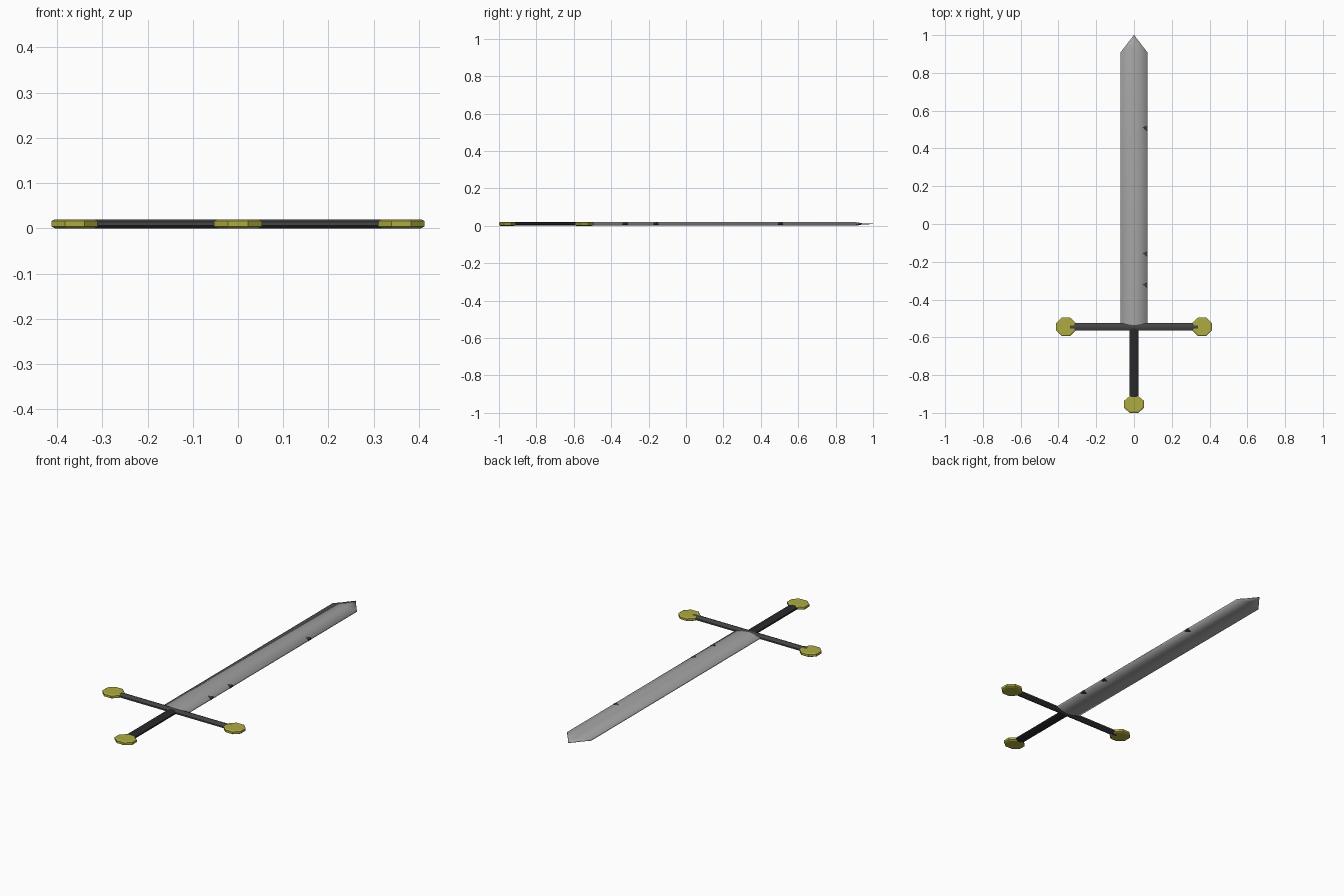
import bpy, bmesh, math

if "Cube" in bpy.data.objects:
    bpy.data.objects.remove(bpy.data.objects["Cube"])

ZC = 0.01  # mid height of the flat-lying sword


def material(name, rgb):
    m = bpy.data.materials.new(name)
    m.diffuse_color = (*rgb, 1)
    m.use_nodes = True
    m.node_tree.nodes["Principled BSDF"].inputs["Base Color"].default_value = m.diffuse_color
    return m


STEEL = material("steel_grey", (0.37, 0.37, 0.37))
IRON = material("dark_iron", (0.06, 0.06, 0.06))
LEATHER = material("black_leather", (0.022, 0.022, 0.024))
GOLD = material("dull_gold", (0.42, 0.41, 0.055))
NICK = material("nick_shadow", (0.05, 0.05, 0.05))


def loft(name, rings, mat, smooth=None):
    """Skin a list of equal-length closed rings and cap both ends."""
    bm = bmesh.new()
    vr = [[bm.verts.new(p) for p in r] for r in rings]
    n = len(vr[0])
    for a, b in zip(vr, vr[1:]):
        for i in range(n):
            j = (i + 1) % n
            bm.faces.new((a[i], a[j], b[j], b[i]))
    bm.faces.new(vr[0][::-1])
    bm.faces.new(vr[-1])
    bmesh.ops.recalc_face_normals(bm, faces=bm.faces)
    me = bpy.data.meshes.new(name)
    bm.to_mesh(me)
    bm.free()
    me.materials.append(mat)
    ob = bpy.data.objects.new(name, me)
    bpy.context.collection.objects.link(ob)
    if smooth:
        bpy.ops.object.select_all(action='DESELECT')
        ob.select_set(True)
        bpy.context.view_layer.objects.active = ob
        bpy.ops.object.shade_smooth_by_angle(angle=math.radians(smooth))
    return ob


def octagon(rx, ry):
    s = 1 / math.cos(math.pi / 8)
    return [(rx * s * math.cos(math.pi / 8 + i * math.pi / 4),
             ry * s * math.sin(math.pi / 8 + i * math.pi / 4)) for i in range(8)]


# blade: flattened six-sided section, ridge along the middle, pointed end
def blade_ring(y, w, ridge, edge):
    pts = [(0, ridge), (w, edge), (w, -edge), (0, -ridge), (-w, -edge), (-w, edge)]
    return [(x, y, ZC + z) for x, z in pts]


loft("blade", [blade_ring(-0.545, 0.072, 0.0095, 0.004),
               blade_ring(0.908, 0.072, 0.0095, 0.004),
               blade_ring(0.945, 0.043, 0.003, 0.002),
               blade_ring(1.0, 0.001, 0.0012, 0.001)], STEEL, 89)

# three nicks along one cutting edge
for k, y in enumerate((0.505, -0.16, -0.325)):
    loft(f"edge_nick_{k + 1}",
         [[(0.044, y + 0.006, ZC + s * 0.0068), (0.0724, y - 0.014, ZC + s * 0.0045),
           (0.0724, y + 0.014, ZC + s * 0.0045)] for s in (-1, 1)], NICK)

# crossguard and grip: flattened round bars
loft("crossguard", [[(x, -0.545 + a, ZC + b) for a, b in octagon(0.02, 0.01)]
                    for x in (-0.34, 0.34)], IRON, 60)
loft("grip", [[(a, y, ZC + b) for a, b in octagon(0.025, 0.0098)]
              for y in (-0.93, -0.55)], LEATHER, 60)


# gold end knobs: chamfered octagonal discs
def knob(name, x, y, rx, ry):
    layers = ((0, 0.86), (0.004, 1), (0.016, 1), (0.02, 0.86))
    loft(name, [[(x + a, y + b, z) for a, b in octagon(rx * s, ry * s)]
                for z, s in layers], GOLD)


knob("guard_knob_left", -0.361, -0.544, 0.051, 0.05)
knob("guard_knob_right", 0.361, -0.544, 0.051, 0.05)
knob("pommel", 0, -0.955, 0.053, 0.045)
